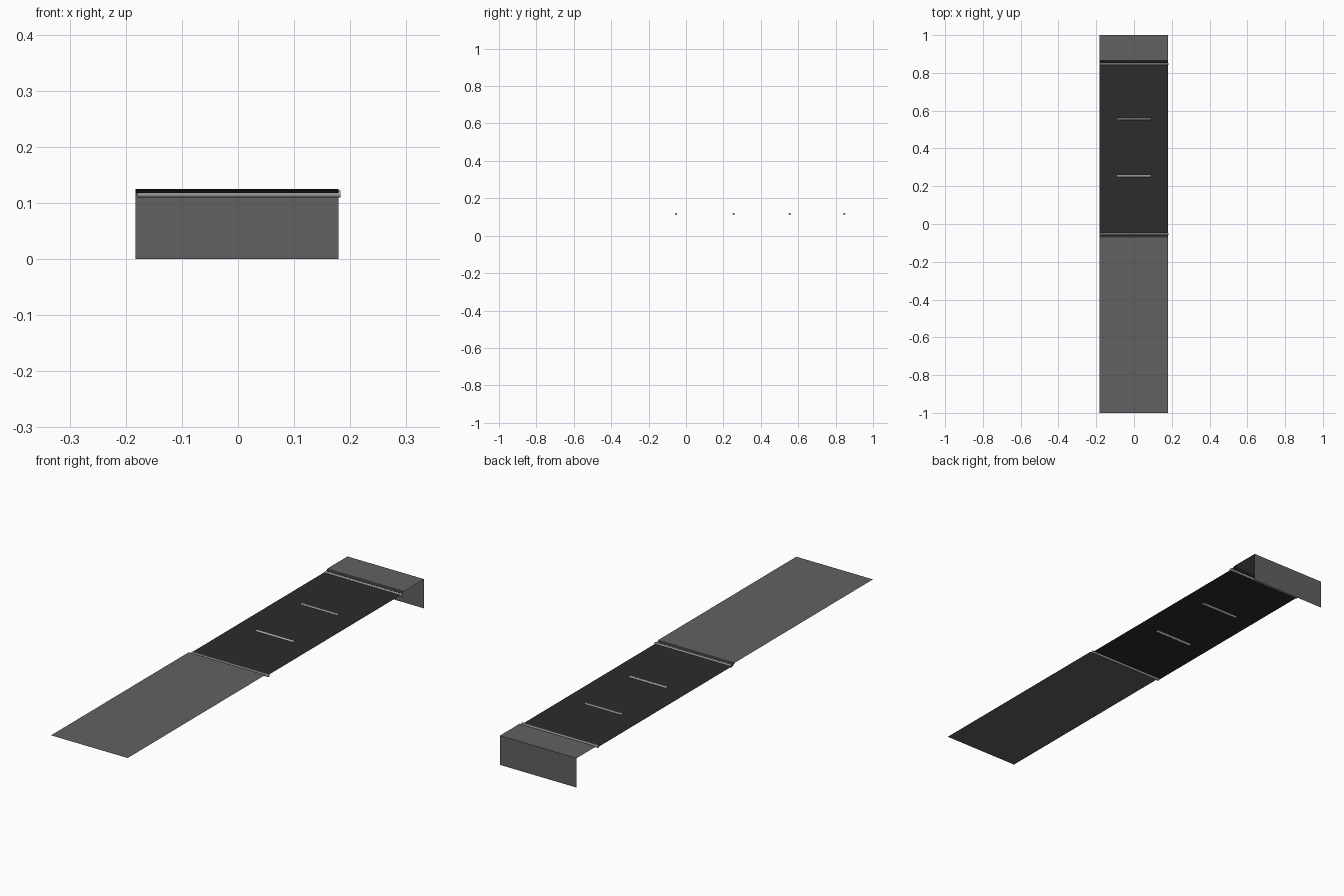
import bpy, bmesh
from math import pi
from mathutils import Matrix

if "Cube" in bpy.data.objects:
    bpy.data.objects.remove(bpy.data.objects["Cube"])

X0, X1 = -0.183, 0.179        # sheet sides
TOP, LOW = 0.125, 0.117       # raised end sheets and recessed middle


def material(name, v):
    m = bpy.data.materials.new(name)
    m.diffuse_color = (v, v, v, 1)
    m.use_nodes = True
    m.node_tree.nodes["Principled BSDF"].inputs["Base Color"].default_value = m.diffuse_color
    return m


def add_object(name, bm, mat):
    mesh = bpy.data.meshes.new(name)
    bm.to_mesh(mesh)
    bm.free()
    mesh.materials.append(mat)
    ob = bpy.data.objects.new(name, mesh)
    bpy.context.collection.objects.link(ob)
    return ob


def sheet(name, profile, mat):
    """Sweep a (y, z) profile across the width as a thin open sheet."""
    bm = bmesh.new()
    rows = [[bm.verts.new((x, y, z)) for x in (X0, X1)] for y, z in profile]
    for a, b in zip(rows, rows[1:]):
        bm.faces.new((a[0], a[1], b[1], b[0]))
    return add_object(name, bm, mat)


def rod(name, x0, x1, y, mat, r=0.006, z=0.116):
    bm = bmesh.new()
    place = Matrix.Translation(((x0 + x1) / 2, y, z)) @ Matrix.Rotation(pi / 2, 4, 'Y')
    bmesh.ops.create_cone(bm, cap_ends=True, segments=12, radius1=r, radius2=r,
                          depth=x1 - x0, matrix=place)
    ob = add_object(name, bm, mat)
    bpy.context.view_layer.objects.active = ob
    ob.select_set(True)
    bpy.ops.object.shade_smooth_by_angle()
    ob.select_set(False)


grey = material("grey_panel", 0.12)
dark = material("dark_panel", 0.025)
metal = material("rod_metal", 0.5)

# Flat front sheet, stepped-down middle, and back sheet with drop-down end
sheet("front_panel", [(-1, TOP), (-0.071, TOP)], grey)
sheet("middle_panel", [(-0.071, TOP), (-0.057, LOW), (0.853, LOW), (0.867, TOP)], dark)
sheet("back_panel", [(0.867, TOP), (1, TOP), (1, 0)], grey)

# Full-width rods at the steps, short rods between them
for name, y in (("front_hinge_rod", -0.053), ("back_hinge_rod", 0.847)):
    rod(name, -0.179, 0.183, y, metal)
for name, y in (("front_short_rod", 0.255), ("back_short_rod", 0.555)):
    rod(name, -0.09, 0.087, y, metal)
